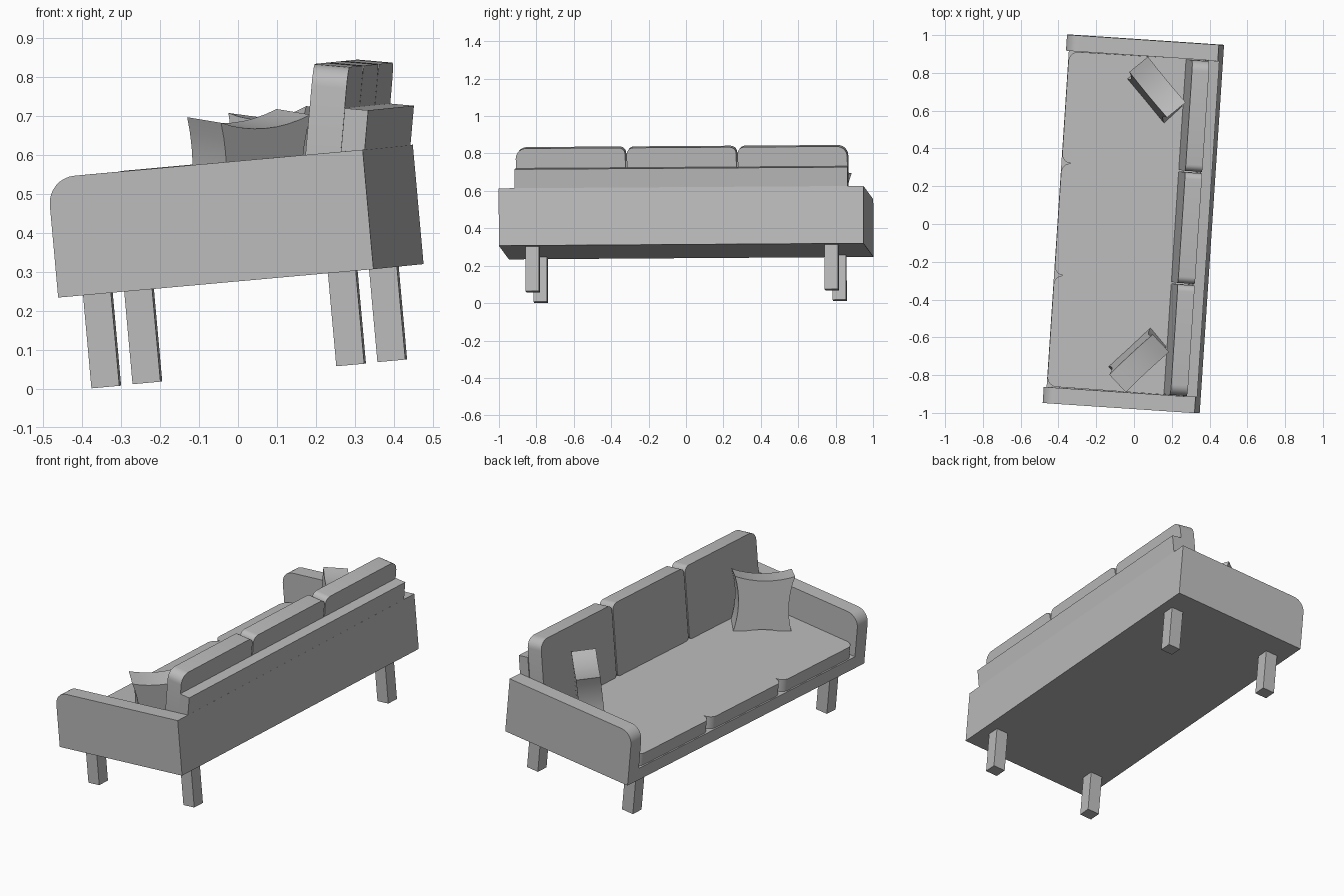
import bpy, bmesh, math
from mathutils import Vector, Matrix
from mathutils.geometry import interpolate_bezier

if "Cube" in bpy.data.objects:
    bpy.data.objects.remove(bpy.data.objects["Cube"])

# Whole sofa is slightly turned and tipped: local axes are depth, length, up
D = Vector((0.9940, -0.0663, 0.0896)).normalized()
L = Vector((0.0665, 0.9978, 0.0067)).normalized()
U = D.cross(L).normalized()
L = U.cross(D)
M = Matrix((D, L, U)).transposed().to_4x4()
M.translation = (-0.462, -0.947, 0.234)

DEPTH, LENGTH, HEIGHT, ARM = 0.815, 1.954, 0.308, 0.085
SEAT_TOP = 0.14

grey = bpy.data.materials.new("plain grey")
grey.diffuse_color = (0.5, 0.5, 0.5, 1)
grey.use_nodes = True
grey.node_tree.nodes["Principled BSDF"].inputs["Base Color"].default_value = grey.diffuse_color


def rounded(corners, steps=8):
    """Outline from (x, y, radius) corners."""
    out = []
    n = len(corners)
    for i, (x, y, r) in enumerate(corners):
        c = Vector((x, y, 0))
        if r == 0:
            out.append((x, y))
            continue
        a = Vector((*corners[i - 1][:2], 0))
        b = Vector((*corners[(i + 1) % n][:2], 0))
        p, q = c + (a - c).normalized() * r, c + (b - c).normalized() * r
        arc = interpolate_bezier(p, p.lerp(c, 0.552), q.lerp(c, 0.552), q, steps)
        out += [(k.x, k.y) for k in arc]
    return out


def finish(name, bm):
    bmesh.ops.recalc_face_normals(bm, faces=bm.faces[:])
    for f in bm.faces:
        f.smooth = True
    for e in bm.edges:
        e.smooth = e.calc_face_angle(3.0) < math.radians(30)
    me = bpy.data.meshes.new(name)
    bm.to_mesh(me)
    bm.free()
    me.materials.append(grey)
    ob = bpy.data.objects.new(name, me)
    ob.matrix_world = M
    bpy.context.collection.objects.link(ob)


def prism(outline, lo, hi, place):
    """Extrude an outline from lo to hi; place maps (x, y, t) to local space."""
    bm = bmesh.new()
    a = [bm.verts.new(place(x, y, lo)) for x, y in outline]
    b = [bm.verts.new(place(x, y, hi)) for x, y in outline]
    bm.faces.new(a)
    bm.faces.new(b[::-1])
    for i in range(len(a)):
        j = (i + 1) % len(a)
        bm.faces.new((a[i], b[i], b[j], a[j]))
    return bm


def flat(x, y, t):
    return (x, y, t)


def rect(x0, y0, x1, y1):
    return [(x0, y0), (x1, y0), (x1, y1), (x0, y1)]


# Arms and back board as one U shape, front top arm edges rounded
v0, v1, ub = ARM, LENGTH - ARM, 0.757
bm = prism([(0, 0), (DEPTH, 0), (DEPTH, LENGTH), (0, LENGTH),
            (0, v1), (ub, v1), (ub, v0), (0, v0)], 0, HEIGHT, flat)
edges = [e for e in bm.edges
         if all(v.co.x < 0.001 and v.co.z > HEIGHT - 0.001 for v in e.verts)]
bmesh.ops.bevel(bm, geom=edges, offset=0.07, segments=8, affect='EDGES', profile=0.5)
finish("arms_and_back_frame", bm)

# Base under the seat
finish("seat_base", prism(rect(0, v0, ub, v1), 0, 0.07, flat))

# Seat cushion with notches between the three places
f, third = 0.008, (v1 - v0) / 3
seat = [(ub, v0, 0), (f, v0 + 0.004, 0.05)]
for k in (1, 2):
    s = v0 + k * third
    seat += [(f, s - 0.008, 0.04), (f + 0.05, s, 0), (f, s + 0.008, 0.04)]
seat += [(f, v1 - 0.004, 0.05), (ub, v1, 0)]
finish("seat_cushion", prism(rounded(seat), 0.07, SEAT_TOP, flat))

# Reclined back: panel and three cushions
lean = math.radians(10.2)


def reclined(v, s, t):
    return (0.631 + t * math.cos(lean) + s * math.sin(lean), v,
            SEAT_TOP - t * math.sin(lean) + s * math.cos(lean))


finish("back_panel", prism(rect(v0, 0.03, v1, 0.299), 0.0905, 0.151, reclined))
for k in range(3):
    a, b = v0 + 0.004 + k * third, v0 - 0.004 + (k + 1) * third
    r0, r1 = (0.055 if k == 0 else 0.035), (0.055 if k == 2 else 0.035)
    shape = rounded([(a, 0, 0.02), (b, 0, 0.02), (b, 0.405, r1), (a, 0.405, r0)])
    finish("back_cushion_%d" % (k + 1), prism(shape, 0, 0.09, reclined))

# Throw pillows: squares with pinched-in sides, leaning into the corners
H, N, DIP = 0.157, 8, 0.025
pinched = []
for k in range(4):
    c, s = round(math.cos(k * math.pi / 2)), round(math.sin(k * math.pi / 2))
    for i in range(N):
        x = -1 + 2 * i / N
        y = -H + DIP * (1 - x * x)
        pinched.append((c * x * H - s * y, s * x * H + c * y))

turn, tip = math.radians(46.5), math.radians(10)
across = Vector((math.cos(turn), math.sin(turn), 0))
facing = Vector((-math.sin(turn), math.cos(turn), 0))
up = Vector((0, 0, math.cos(tip))) - facing * math.sin(tip)
out = facing * math.cos(tip) + Vector((0, 0, math.sin(tip)))
for name, mirror in (("right_pillow", False), ("left_pillow", True)):
    def pillow(x, y, t):
        p = Vector((0.495, 0.263, 0.266)) + across * x + up * y + out * t
        if mirror:
            p.y = LENGTH - p.y
        return p
    finish(name, prism(pinched, -0.064, 0.064, pillow))

# Four square legs
W = 0.072
for dn, x in (("front", 0.055), ("back", DEPTH - 0.055 - W)):
    for sn, y in (("right", 0.14), ("left", LENGTH - 0.14 - W)):
        finish("%s_%s_leg" % (dn, sn), prism(rect(x, y, x + W, y + W), -0.24, 0.0, flat))
